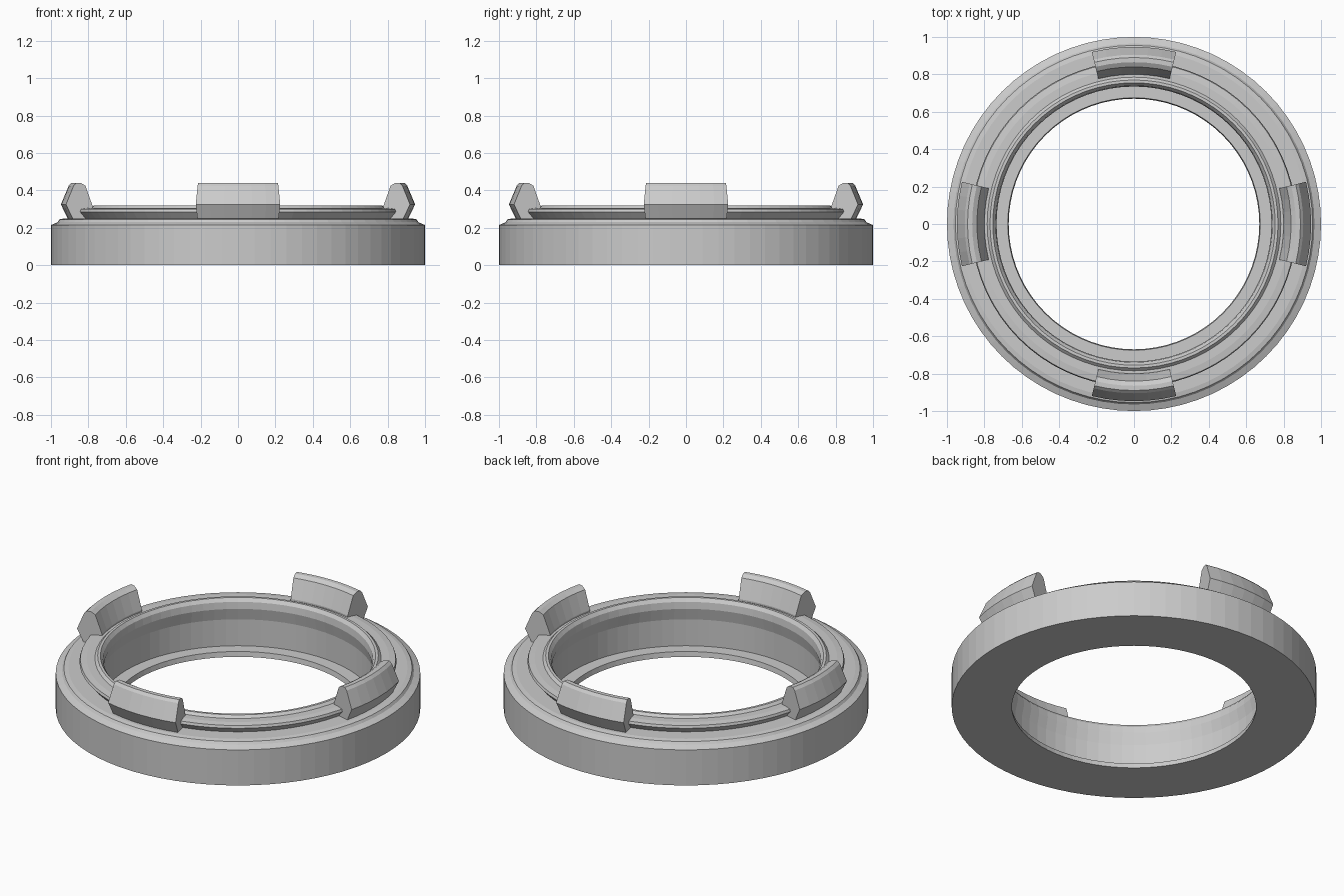
import bpy, bmesh, math

if "Cube" in bpy.data.objects:
    bpy.data.objects.remove(bpy.data.objects["Cube"])

SEGMENTS = 72


def sweep(name, profile, start, end, steps):
    """Sweep a closed (radius, z) profile around z; a full turn makes a ring."""
    full = abs(end - start) >= 359.9
    bm = bmesh.new()
    rows = []
    for i in range(steps if full else steps + 1):
        a = math.radians(start + (end - start) * i / steps)
        rows.append([bm.verts.new((r * math.cos(a), r * math.sin(a), z)) for r, z in profile])
    n = len(profile)
    for i in range(steps):
        p, q = rows[i], rows[(i + 1) % len(rows)]
        for j in range(n):
            k = (j + 1) % n
            bm.faces.new((p[j], q[j], q[k], p[k]))
    if not full:
        bm.faces.new(rows[0])
        bm.faces.new(rows[-1])
    bmesh.ops.recalc_face_normals(bm, faces=bm.faces)
    mesh = bpy.data.meshes.new(name)
    bm.to_mesh(mesh)
    bm.free()
    obj = bpy.data.objects.new(name, mesh)
    bpy.context.collection.objects.link(obj)
    return obj


# Main ring: stepped outer shoulder, undercut collar, inner lip and recessed bore
ring_profile = [
    (0.67, 0.0), (1.0, 0.0), (1.0, 0.215), (0.965, 0.23), (0.955, 0.245),
    (0.93, 0.25), (0.84, 0.25),                    # shoulder
    (0.87, 0.285), (0.865, 0.30), (0.83, 0.305),   # undercut collar
    (0.785, 0.305), (0.77, 0.32), (0.755, 0.32),   # inner lip
    (0.74, 0.30), (0.735, 0.26),
    (0.75, 0.19), (0.75, 0.03), (0.675, 0.03),     # bore and floor
]
sweep("ring_body", ring_profile, 0, 360, SEGMENTS)

# Four snap claws leaning outward from the collar
claw_profile = [
    (0.80, 0.29), (0.80, 0.315), (0.84, 0.425), (0.865, 0.44), (0.89, 0.44),
    (0.905, 0.425), (0.947, 0.325), (0.91, 0.25), (0.84, 0.25),
]
for i in range(4):
    mid = 90 * i
    sweep(f"snap_claw_{i + 1}", claw_profile, mid - 13.8, mid + 13.8, 6)
